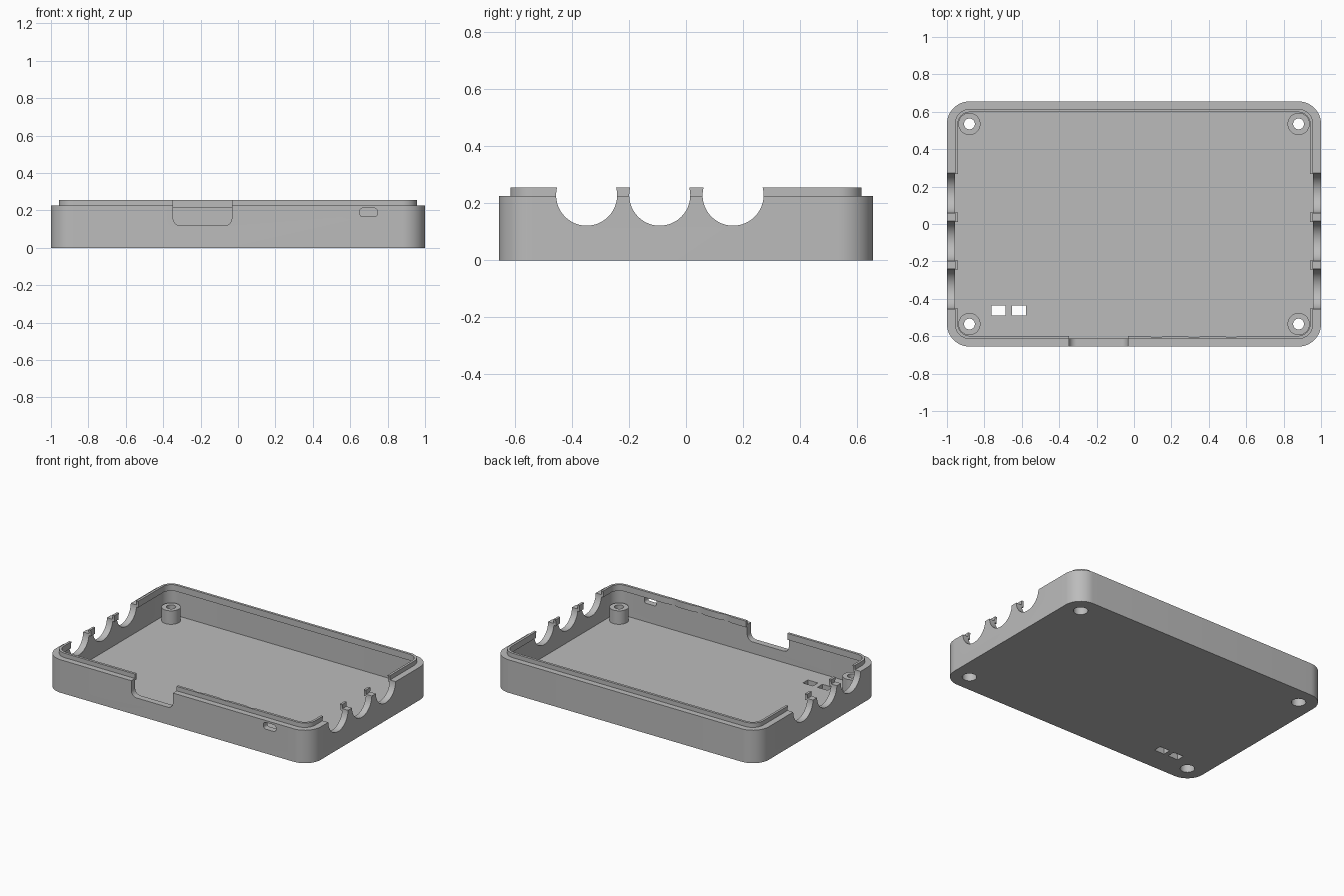
import bpy, bmesh, math
from mathutils import Matrix

if "Cube" in bpy.data.objects:
    bpy.data.objects.remove(bpy.data.objects["Cube"])

grey = bpy.data.materials.new("plain grey")
grey.use_nodes = True
grey.diffuse_color = (0.5, 0.5, 0.5, 1)
grey.node_tree.nodes["Principled BSDF"].inputs["Base Color"].default_value = (0.5, 0.5, 0.5, 1)

SEG = 12


def outline(bm, hx, hy, r, z, m):
    """Rounded rectangle of vertices; a circle when hx = hy = r."""
    verts = []
    for q, (sx, sy) in enumerate([(1, 1), (-1, 1), (-1, -1), (1, -1)]):
        for i in range(SEG + 1):
            a = math.pi / 2 * (q + i / SEG)
            co = (sx * (hx - r) + r * math.cos(a), sy * (hy - r) + r * math.sin(a), z)
            verts.append(bm.verts.new(m @ Matrix.Translation(co).translation))
    return verts


def add_loft(bm, sections, m=Matrix(), ring=False):
    """Skin a row of outlines; cap the ends, or close them into a ring."""
    loops = [outline(bm, *s, m) for s in sections]
    pairs = list(zip(loops, loops[1:]))
    if ring:
        pairs.append((loops[-1], loops[0]))
    else:
        bm.faces.new(loops[0])
        bm.faces.new(loops[-1])
    for a, b in pairs:
        n = len(a)
        for i in range(n):
            j = (i + 1) % n
            bm.faces.new((a[i], a[j], b[j], b[i]))


def finish(bm, name):
    bmesh.ops.remove_doubles(bm, verts=bm.verts, dist=1e-5)
    bmesh.ops.recalc_face_normals(bm, faces=bm.faces)
    mesh = bpy.data.meshes.new(name)
    bm.to_mesh(mesh)
    bm.free()
    mesh.materials.append(grey)
    ob = bpy.data.objects.new(name, mesh)
    bpy.context.collection.objects.link(ob)
    return ob


def activate(ob):
    bpy.ops.object.select_all(action='DESELECT')
    ob.select_set(True)
    bpy.context.view_layer.objects.active = ob


def round_cut(bm, r, z0, z1, m):
    add_loft(bm, [(r, r, r, z0), (r, r, r, z1)], m)


WALL_TOP, LIP_TOP, FLOOR = 0.225, 0.255, 0.04
POST_X, POST_Y, BORE = 0.88, 0.535, 0.045
posts = [(sx * POST_X, sy * POST_Y) for sx in (-1, 1) for sy in (-1, 1)]

# Tray: floor and outer walls
bm = bmesh.new()
add_loft(bm, [(1, 0.655, 0.12, 0), (1, 0.655, 0.12, WALL_TOP),
              (0.956, 0.613, 0.078, WALL_TOP), (0.956, 0.613, 0.078, FLOOR)])
tray = finish(bm, "tray")

# Raised locating lip along the inside of the walls
bm = bmesh.new()
add_loft(bm, [(0.958, 0.615, 0.08, 0.212), (0.958, 0.615, 0.08, LIP_TOP),
              (0.942, 0.598, 0.064, LIP_TOP), (0.942, 0.598, 0.064, 0.212)], ring=True)
lip = finish(bm, "locating_lip")

# Hollow screw posts with a wider bore underneath
for n, (x, y) in enumerate(posts):
    bm = bmesh.new()
    profile = [(0.059, FLOOR), (0.059, 0.132), (0.029, 0.132),
               (0.029, 0.09), (BORE, 0.09), (BORE, FLOOR)]
    add_loft(bm, [(r, r, r, z) for r, z in profile],
             Matrix.Translation((x, y, 0)), ring=True)
    activate(finish(bm, f"screw_post_{n + 1}"))
    bpy.ops.object.shade_smooth_by_angle(angle=math.radians(30))

# Cutter shapes
bm = bmesh.new()
along_x = Matrix.Rotation(math.pi / 2, 4, 'Y')
along_y = Matrix.Rotation(math.pi / 2, 4, 'X')
for y in (-0.348, -0.092, 0.165):  # round side openings
    round_cut(bm, 0.107, -1.2, 1.2, Matrix.Translation((0, y, 0.228)) @ along_x)
for x, z, hx, hz, r in [(-0.19, 0.268, 0.157, 0.15, 0.04),   # front notch
                        (0.698, 0.189, 0.046, 0.023, 0.015)]:  # front port
    add_loft(bm, [(hx, hz, r, -0.2), (hx, hz, r, 0.2)],
             Matrix.Translation((x, -0.6, z)) @ along_y)
for x in (0.12, 0.32, 0.52):  # shallow scallops in the lip
    round_cut(bm, 0.106, 0.2, 0.3, Matrix.Translation((x, -0.501, 0)))
for x in (-0.725, -0.615):  # floor slots
    add_loft(bm, [(0.038, 0.027, 0.001, -0.1), (0.038, 0.027, 0.001, 0.1)],
             Matrix.Translation((x, -0.463, 0)))
for x, y in posts:  # screw holes
    round_cut(bm, BORE, -0.1, 0.08, Matrix.Translation((x, y, 0)))
cutter = finish(bm, "cutter")
cutter.hide_render = True

for ob in (tray, lip):
    activate(ob)
    mod = ob.modifiers.new("openings", 'BOOLEAN')
    mod.operation = 'DIFFERENCE'
    mod.solver = 'EXACT'
    mod.object = cutter
    bpy.ops.object.modifier_apply(modifier=mod.name)
    bpy.ops.object.shade_smooth_by_angle(angle=math.radians(30))

bpy.data.objects.remove(cutter)
